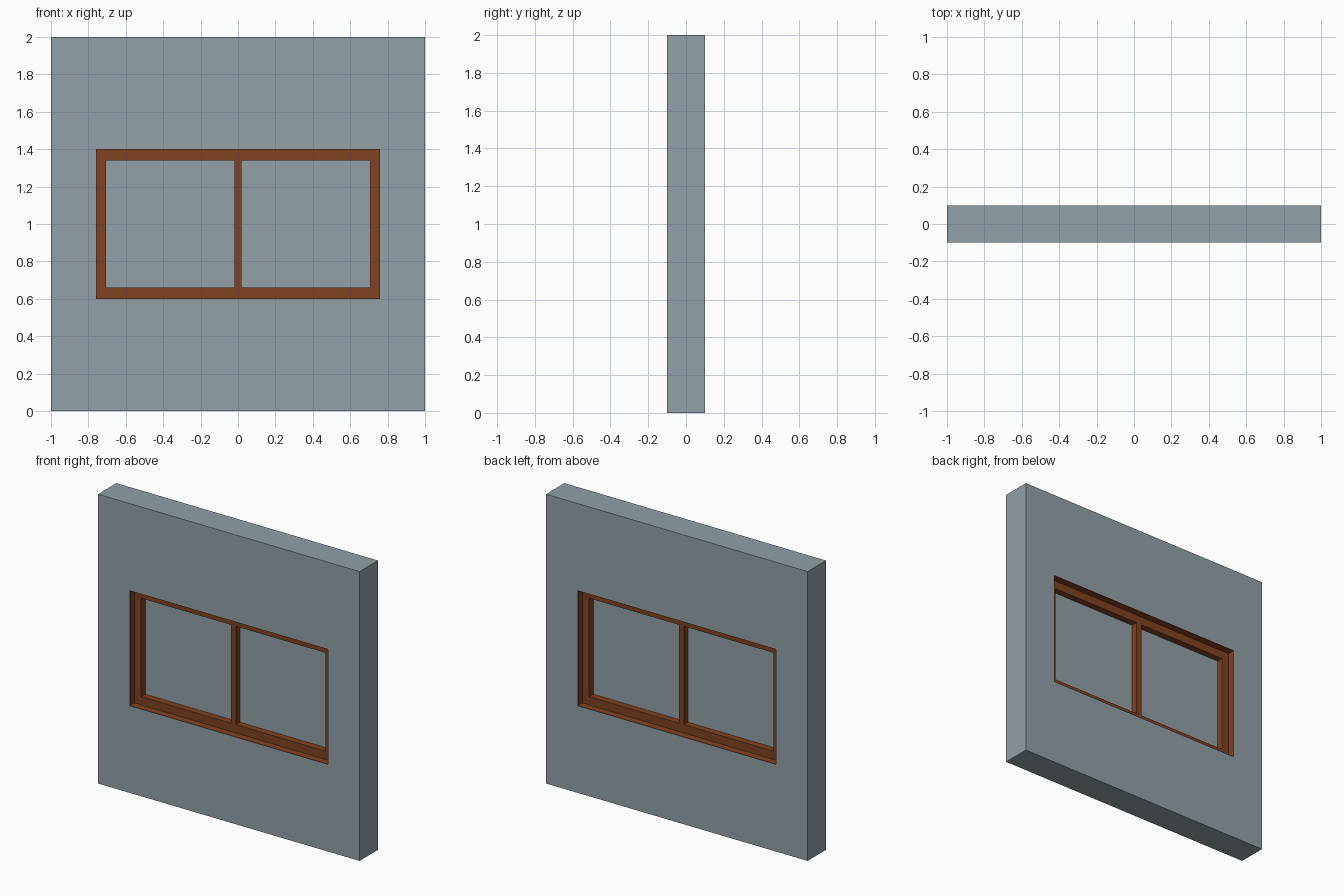
import bpy
import bmesh

default = bpy.data.objects.get("Cube")
if default:
    bpy.data.objects.remove(default, do_unlink=True)


def make_material(name, rgb):
    mat = bpy.data.materials.new(name)
    mat.use_nodes = True
    mat.diffuse_color = (*rgb, 1)
    mat.node_tree.nodes["Principled BSDF"].inputs["Base Color"].default_value = (*rgb, 1)
    return mat


grey = make_material("blue grey", (0.287, 0.352, 0.392))
brown = make_material("brown wood", (0.216, 0.054, 0.0144))

MID = 1.0  # height of the window centre


def finish(name, bm, mat):
    bmesh.ops.recalc_face_normals(bm, faces=bm.faces)
    mesh = bpy.data.meshes.new(name)
    bm.to_mesh(mesh)
    bm.free()
    mesh.materials.append(mat)
    obj = bpy.data.objects.new(name, mesh)
    obj.location.z = MID
    bpy.context.collection.objects.link(obj)
    return obj


def ring(name, outer, inner, half_depth, mat):
    """Rectangular frame; outer and inner are (half width, half height)."""
    bm = bmesh.new()
    corners = [(-1, -1), (1, -1), (1, 1), (-1, 1)]
    loops = [[bm.verts.new((sx * w, y, sz * h)) for sx, sz in corners]
             for (w, h), y in ((outer, -half_depth), (inner, -half_depth),
                               (inner, half_depth), (outer, half_depth))]
    for a, b in zip(loops, loops[1:] + loops[:1]):
        for i in range(4):
            j = (i + 1) % 4
            bm.faces.new((a[i], a[j], b[j], b[i]))
    return finish(name, bm, mat)


def box(name, x, size, mat):
    bm = bmesh.new()
    bmesh.ops.create_cube(bm, size=1)
    bmesh.ops.scale(bm, vec=size, verts=bm.verts)
    bmesh.ops.translate(bm, vec=(x, 0, 0), verts=bm.verts)
    return finish(name, bm, mat)


# Wall with the window opening
opening = (0.76, 0.4)
ring("wall", (1, 1), opening, 0.1, grey)

# Thin wooden lining of the opening, then the recessed frame
lining = (0.757, 0.397)
ring("window_lining", opening, lining, 0.1, brown)
ring("window_frame", lining, (0.705, 0.34), 0.05, brown)

# Centre post and the two panes
box("window_mullion", 0, (0.04, 0.1, 0.68), brown)
for side, sign in (("left", 1), ("right", -1)):
    box(side + "_pane", sign * 0.3625, (0.685, 0.01, 0.68), grey)
